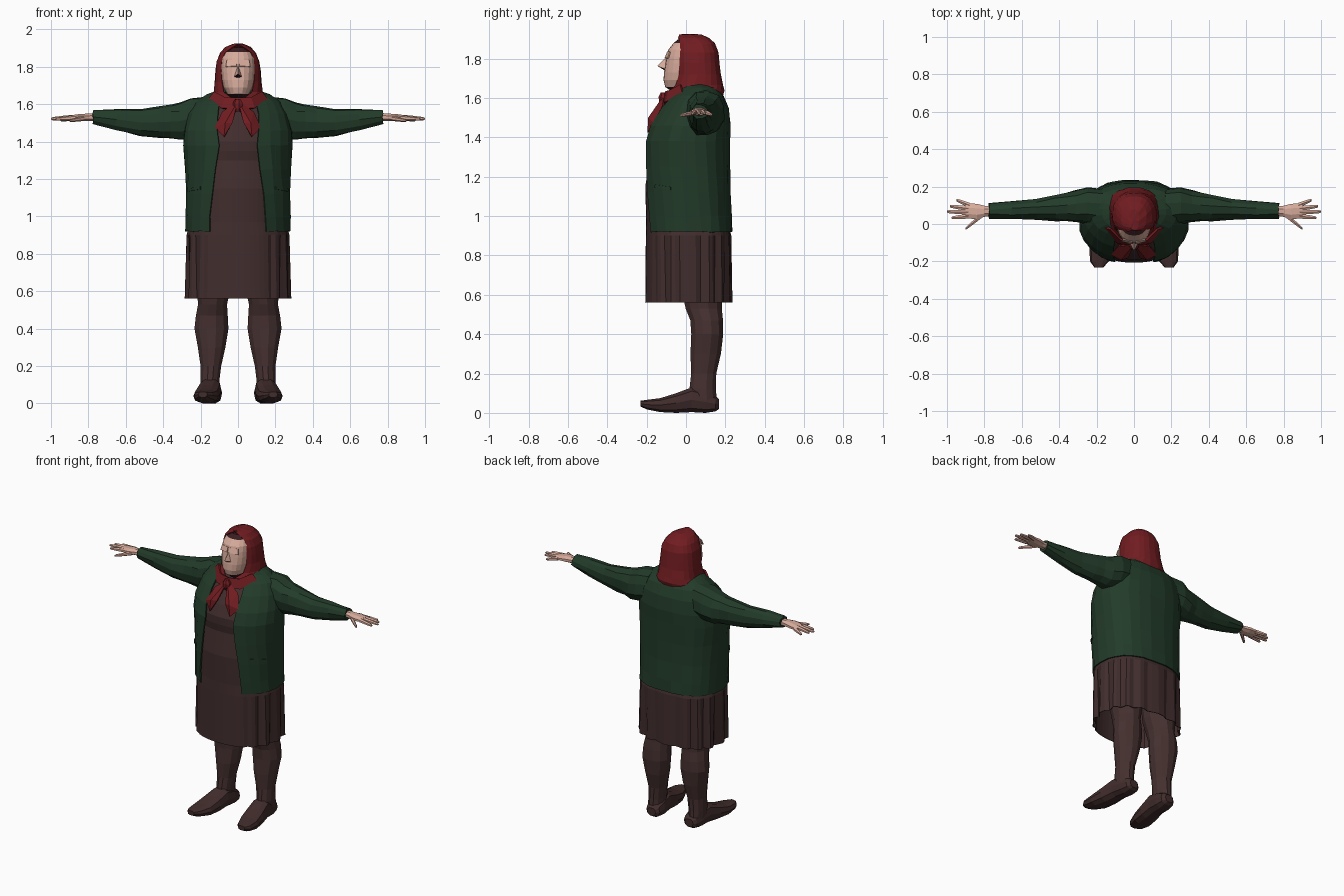
import bpy, bmesh, math, random
from mathutils import Vector

random.seed(4)


def mat(name, rgb):
    m = bpy.data.materials.new(name)
    m.diffuse_color = (*rgb, 1)
    return m


GREEN = mat("dark green wool", (0.016, 0.043, 0.022))
DRESS = mat("dark brown cloth", (0.053, 0.026, 0.026))
STOCKING = mat("brown stocking", (0.060, 0.030, 0.029))
SHOE = mat("shoe leather", (0.053, 0.026, 0.025))
RED = mat("red headscarf", (0.165, 0.012, 0.015))
SKIN = mat("skin", (0.68, 0.41, 0.33))
HAIR = mat("dark hair", (0.040, 0.012, 0.014))


def finish(bm, name, mats, mirror=False, thick=0):
    me = bpy.data.meshes.new(name)
    bm.to_mesh(me)
    bm.free()
    ob = bpy.data.objects.new(name, me)
    bpy.context.collection.objects.link(ob)
    for m in mats:
        me.materials.append(m)
    if thick:
        s = ob.modifiers.new("thickness", 'SOLIDIFY')
        s.thickness = thick
        s.offset = -1
    if mirror:
        mm = ob.modifiers.new("mirror", 'MIRROR')
        mm.use_mirror_merge = False
    return ob


def loft(name, rings, mats, closed=True, caps=True, jitter=0, **kw):
    """Skin a list of equal-length point rings."""
    bm = bmesh.new()
    vs = [[bm.verts.new(Vector(p) + Vector([random.uniform(-jitter, jitter) for _ in range(3)]))
           for p in r] for r in rings]
    n = len(rings[0])
    for a, b in zip(vs, vs[1:]):
        for i in range(n if closed else n - 1):
            j = (i + 1) % n
            bm.faces.new((a[i], a[j], b[j], b[i]))
    if caps:
        bm.faces.new(vs[0][::-1])
        bm.faces.new(vs[-1])
    bmesh.ops.remove_doubles(bm, verts=bm.verts, dist=1e-4)
    if caps:
        bmesh.ops.recalc_face_normals(bm, faces=bm.faces)
    return finish(bm, name, mats, **kw)


def spow(v, e):
    return math.copysign(abs(v) ** e, v)


def oval(n, ru, rv, e=2.0):
    """Points of a rounded cross-section, counterclockwise."""
    return [(ru * spow(math.cos(t), 2 / e), rv * spow(math.sin(t), 2 / e))
            for t in (2 * math.pi * (i + 0.5) / n for i in range(n))]


def hoop(z, w, yf, yb, gap=0.0, n=24, e=2.5, ef=None):
    """Horizontal ring with a front gap of half-width gap; ef shapes the front half."""
    ef = ef or e
    a = math.asin(min(1, (gap / w) ** (ef / 2)))
    yc, h = (yf + yb) / 2, (yb - yf) / 2
    pts = []
    for i in range(n):
        t = -math.pi / 2 + a + (2 * math.pi - 2 * a) * i / (n - 1)
        k = 2 / (ef if math.sin(t) < 0 else e)
        pts.append((w * spow(math.cos(t), k), yc + h * spow(math.sin(t), k), z))
    return pts


# Shoes, lofted toe to heel: y, x centre, half width, bottom, top
shoe = [(-.232, .188, .024, .033, .062), (-.2, .185, .05, .018, .066), (-.13, .172, .067, .004, .075),
        (-.05, .16, .066, 0, .1), (.03, .149, .06, .004, .13), (.1, .143, .058, 0, .11),
        (.15, .14, .05, .008, .085), (.168, .14, .03, .02, .07)]
loft("shoes", [[(xc + v, y, (lo + hi) / 2 + u) for u, v in oval(10, (hi - lo) / 2 * 1.04, rx, 2.6)]
               for y, xc, rx, lo, hi in shoe], [SHOE], mirror=True)

# Legs: z, x centre, y centre, half width, half depth
leg = [(.06, .15, .09, .05, .068), (.12, .15, .085, .052, .07), (.2, .145, .09, .057, .066),
       (.3, .141, .1, .076, .08), (.4, .142, .108, .094, .084), (.47, .14, .105, .088, .086),
       (.53, .136, .09, .08, .095), (.62, .13, .08, .095, .105), (.8, .125, .07, .1, .11)]
loft("legs", [[(xc + u, yc + v, z) for u, v in oval(12, rx, ry)] for z, xc, yc, rx, ry in leg],
     [STOCKING], mirror=True)

# Dress with a flat front panel and pleats around the sides and back
dress = [(.562, .285, -.207, .236), (.9, .275, -.204, .23), (.97, .255, -.202, .212),
         (1.15, .258, -.207, .2), (1.3, .262, -.182, .2), (1.35, .264, -.19, .2),
         (1.4, .264, -.19, .2), (1.47, .252, -.16, .2), (1.55, .215, -.105, .185),
         (1.6, .165, -.06, .15), (1.64, .09, -.03, .11)]
rings = []
for z, w, yf, yb in dress:
    depth = max(0, min(1, (.97 - z) / .25)) * .085
    ring = []
    for i, (x, y, zz) in enumerate(hoop(z, w, yf, yb, n=65, e=2.6, ef=2.15)[:-1]):
        k = 1 - (0 if abs(x) < .17 and y < 0 else depth * (0, .2, 1, .6)[i % 4])
        ring.append((x * k, .02 + (y - .02) * k, zz))
    rings.append(ring)
loft("pleated_dress", rings, [DRESS], caps=False, thick=.004)

# Jacket: z, half width, front, back, half opening
jacket = [(.92, .28, -.214, .237, .155), (1.0, .28, -.216, .232, .15), (1.12, .281, -.22, .226, .14),
          (1.25, .283, -.22, .224, .122), (1.38, .293, -.215, .226, .102), (1.46, .288, -.192, .226, .11),
          (1.55, .265, -.135, .216, .11), (1.61, .232, -.08, .192, .1), (1.65, .17, -.045, .16, .08),
          (1.68, .1, -.01, .12, .06)]
loft("jacket_body", [hoop(*r, n=22, ef=2.1) for r in jacket], [GREEN], closed=False, caps=False,
     jitter=.003, thick=.008)

# Sleeves: x, z centre, y centre, half height, half depth
sleeve = [(.17, 1.535, .09, .105, .1), (.25, 1.525, .098, .11, .1), (.31, 1.507, .094, .1, .087),
          (.36, 1.508, .09, .092, .076), (.42, 1.505, .088, .085, .07), (.52, 1.502, .08, .073, .057),
          (.65, 1.517, .073, .057, .047), (.775, 1.531, .07, .037, .04)]
loft("sleeves", [[(x, yc + u, zc + v) for u, v in oval(11, ry, rz, 2.2)]
                 for x, zc, yc, rz, ry in sleeve], [GREEN], jitter=.004, mirror=True)

# Pocket welts following the jacket surface
pocket = [[(x * 1.012, y * 1.015, z - .15 * (y + .16)) for x, y, z in
           hoop(z, .282, -.22, .226, .2, n=22, ef=2.1)[:3]] for z in (1.145, 1.16)]
loft("pocket_welts", pocket, [GREEN], closed=False, caps=False, mirror=True, thick=.006)

# Hands: palm, then tapered fingers
palm = [(.75, .07, 1.53, .027, .024), (.8, .068, 1.53, .032, .021), (.84, .066, 1.53, .045, .02),
        (.9, .072, 1.527, .043, .014)]
loft("palms", [[(x, yc + u, zc + v) for u, v in oval(8, ry, rz)] for x, yc, zc, ry, rz in palm],
     [SKIN], mirror=True)
digits = {"index_finger": ((.885, .042, 1.527), (.975, .033, 1.52)),
          "middle_finger": ((.885, .063, 1.53), (1.0, .066, 1.522)),
          "ring_finger": ((.885, .083, 1.53), (.985, .095, 1.522)),
          "little_finger": ((.88, .101, 1.526), (.95, .128, 1.515)),
          "thumb": ((.815, .045, 1.525), (.9, -.025, 1.512))}
for name, (a, b) in digits.items():
    a, b = Vector(a), Vector(b)
    loft(name, [[a.lerp(b, t) + Vector((0, u, v)) for u, v in oval(6, r, r * .9)]
                for t, r in ((0, .015), (.55, .0125), (.92, .0095), (1, .005))], [SKIN], mirror=True)

# Head, with hair at the crown and behind the face
head = [(1.6, .05, -.03, .1), (1.635, .045, -.075, .1), (1.655, .06, -.105, .11), (1.69, .079, -.114, .12),
        (1.73, .088, -.112, .12), (1.775, .092, -.105, .12), (1.81, .092, -.1, .12), (1.845, .09, -.09, .12),
        (1.88, .076, -.062, .11), (1.902, .045, -.034, .08)]
head_ob = loft("head", [hoop(*r, n=21, e=2.3)[:-1] for r in head], [SKIN, HAIR])
for p in head_ob.data.polygons:
    c = p.center
    if c.z > 1.88 or c.y > -.005 or c.z < 1.65:
        p.material_index = 1


def patch(name, pts, faces, mats, **kw):
    bm = bmesh.new()
    vs = [bm.verts.new(p) for p in pts]
    for f in faces:
        bm.faces.new([vs[i] for i in f])
    return finish(bm, name, mats, **kw)


# Nose, with dark underside
nose = patch("nose", [(0, -.103, 1.805), (-.024, -.1, 1.745), (.024, -.1, 1.745), (0, -.145, 1.762),
                      (0, -.105, 1.738)],
             [(0, 1, 3), (0, 3, 2), (3, 1, 4), (3, 4, 2)], [SKIN, HAIR])
for p in nose.data.polygons[2:]:
    p.material_index = 1

# Brow ridge overhanging the eyes
patch("brow_ridge", [(.008, -.108, 1.804), (.066, -.094, 1.802), (.06, -.083, 1.835), (.008, -.096, 1.835)],
      [(0, 1, 2, 3)], [SKIN], mirror=True, thick=.006)

# Headscarf hood, open around the face
scarf = [(1.595, .155, -.1, .185, .03), (1.635, .146, -.088, .196, .035), (1.665, .132, -.07, .19, .074),
         (1.72, .125, -.064, .177, .088), (1.78, .121, -.064, .171, .089), (1.83, .115, -.062, .165, .086),
         (1.875, .097, -.056, .148, .07), (1.905, .068, -.044, .12, .03), (1.922, .028, -.034, .08, .0)]
hood = [hoop(*r, n=18, e=2.3) for r in scarf]
hood.append([(0, .02, 1.924)] * 18)
loft("headscarf_hood", hood, [RED], closed=False, caps=False, jitter=.002, thick=.006)

# Scarf wrap toward the knot, folded tails and the knot
patch("scarf_wrap", [(0, -.105, 1.635), (0, -.12, 1.575), (.09, -.105, 1.58), (.162, -.02, 1.625),
                     (.128, -.03, 1.668), (.07, -.088, 1.638)],
      [(0, 1, 2, 5), (5, 2, 3, 4)], [RED], mirror=True, thick=.012)
patch("scarf_tails", [(.002, -.112, 1.615), (.085, -.12, 1.56), (.124, -.165, 1.475), (.075, -.196, 1.425),
                      (.03, -.182, 1.5), (.068, -.192, 1.5)],
      [(0, 1, 5), (1, 2, 5), (2, 3, 5), (3, 4, 5), (4, 0, 5)], [RED], mirror=True, thick=.012)
for name in ("scarf_tails",):
    for p in bpy.data.objects[name].data.polygons:
        p.flip()
loft("scarf_knot", [[(u, -.117 + v, z) for u, v in oval(7, r, r * .8)]
                    for z, r in ((1.56, .016), (1.578, .026), (1.605, .028), (1.628, .015))], [RED])
